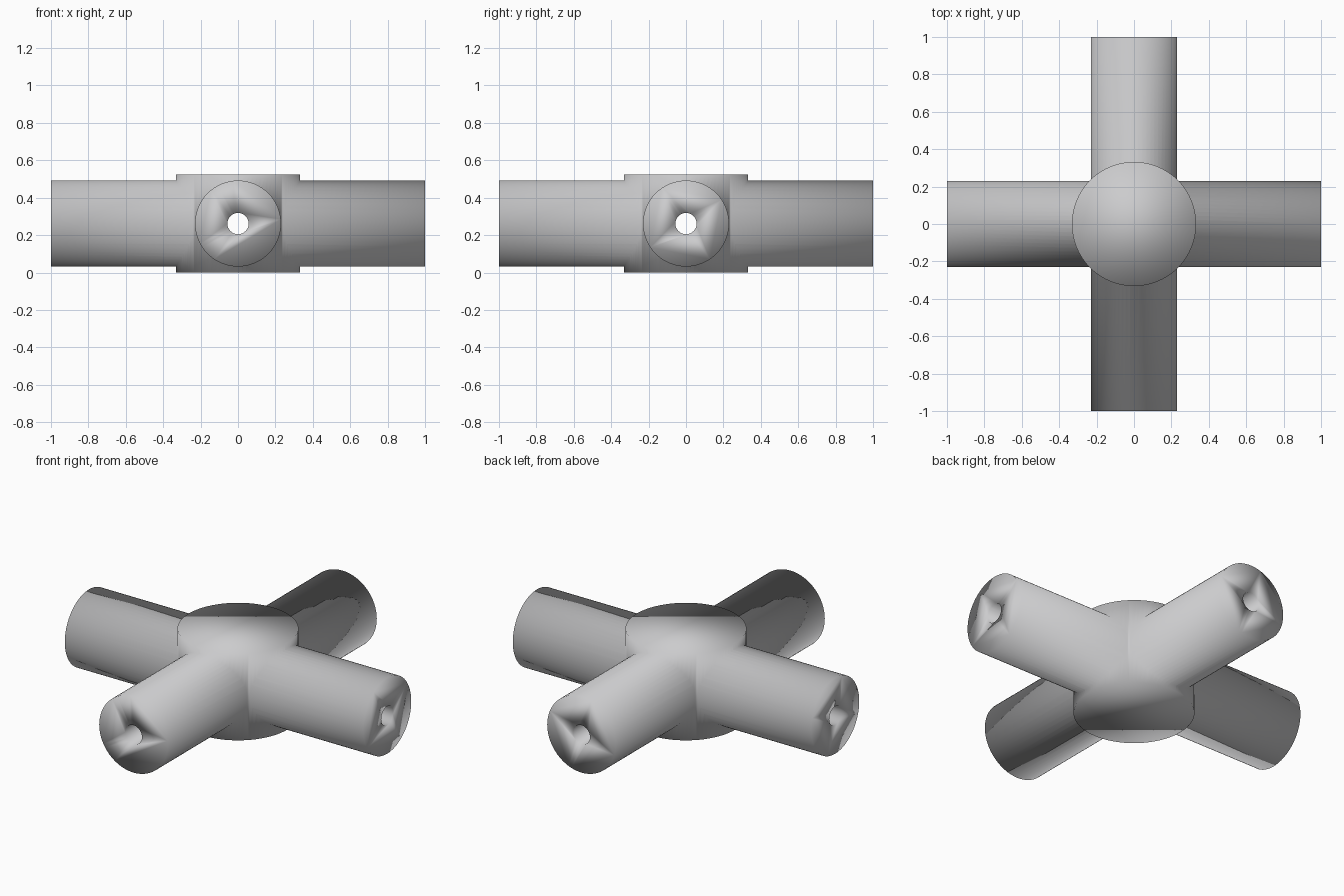
import bpy
import math

if "Cube" in bpy.data.objects:
    bpy.data.objects.remove(bpy.data.objects["Cube"])

MID_Z = 0.262      # height of the pipe axes
HUB_R, PIPE_R, BORE_R = 0.332, 0.23, 0.057

grey = bpy.data.materials.new("light_grey")
grey.diffuse_color = (0.6, 0.6, 0.61, 1.0)
grey.use_nodes = True
grey.node_tree.nodes["Principled BSDF"].inputs["Base Color"].default_value = grey.diffuse_color


def cylinder(name, radius, length, rotation=(0, 0, 0), sides=64):
    bpy.ops.mesh.primitive_cylinder_add(
        vertices=sides, radius=radius, depth=length,
        location=(0, 0, MID_Z), rotation=rotation)
    obj = bpy.context.object
    obj.name = name
    obj.data.materials.append(grey)
    return obj


def combine(target, tool, operation):
    mod = target.modifiers.new(operation.lower(), 'BOOLEAN')
    mod.object = tool
    mod.operation = operation
    mod.solver = 'EXACT'
    bpy.context.view_layer.objects.active = target
    bpy.ops.object.modifier_apply(modifier=mod.name)
    bpy.data.objects.remove(tool, do_unlink=True)


ALONG_X = (0, math.pi / 2, 0)
ALONG_Y = (math.pi / 2, 0, 0)

# Upright hub with two crossing pipes
fitting = cylinder("four_way_pipe_fitting", HUB_R, 2 * MID_Z, sides=96)
for axis in (ALONG_X, ALONG_Y):
    combine(fitting, cylinder("pipe", PIPE_R, 2.0, axis), 'UNION')

# Narrow bores running right through both pipes
for axis in (ALONG_X, ALONG_Y):
    combine(fitting, cylinder("bore", BORE_R, 2.2, axis, 32), 'DIFFERENCE')

# One continuous smooth surface in a single colour
fitting.data.materials.clear()
fitting.data.materials.append(grey)
for face in fitting.data.polygons:
    face.use_smooth = True
    face.material_index = 0
